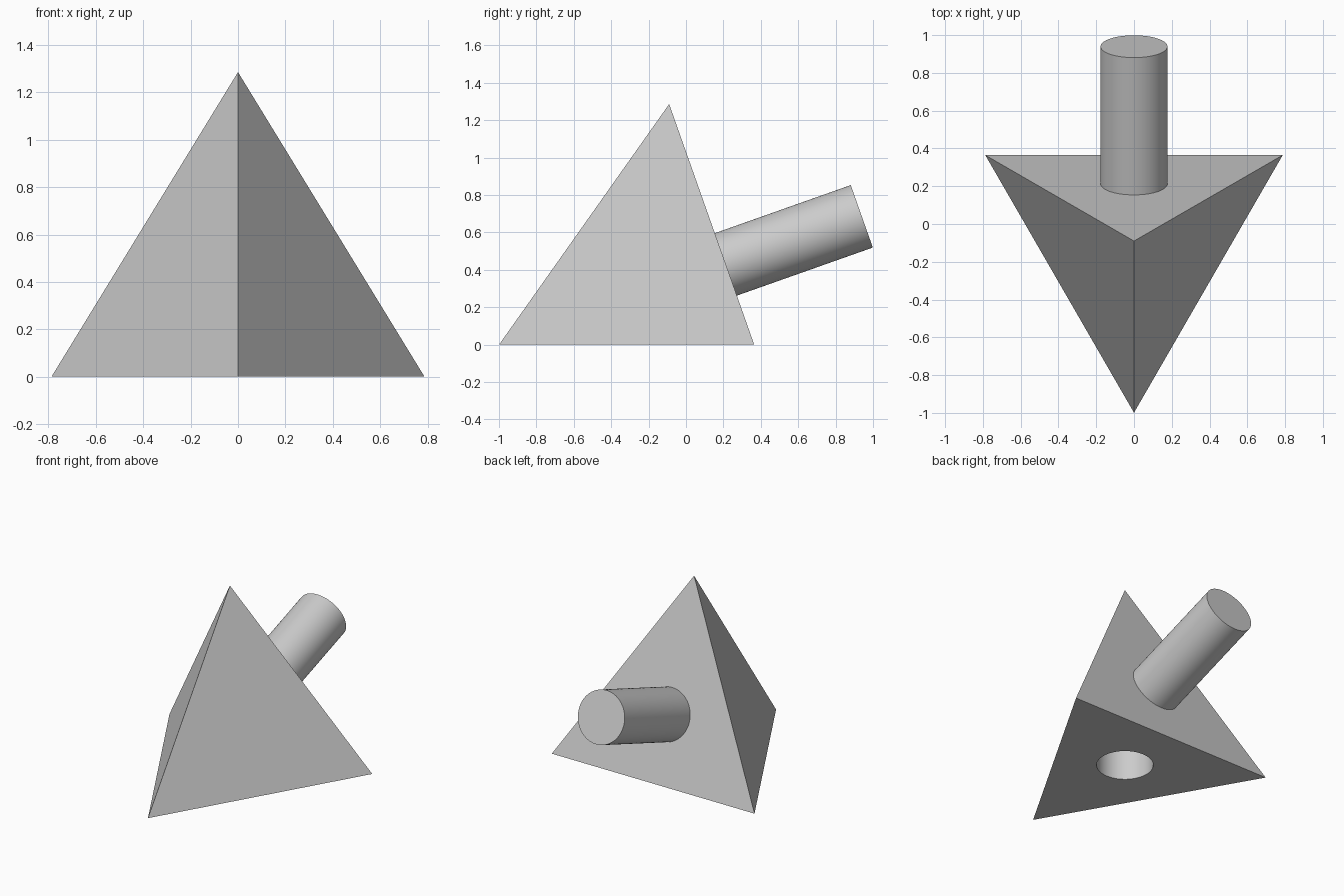
import bpy
import math
from mathutils import Vector

cube = bpy.data.objects.get("Cube")
if cube:
    bpy.data.objects.remove(cube, do_unlink=True)

# Main dimensions: a regular tetrahedron with a peg and a matching socket
BASE_RADIUS = 0.909
HEIGHT = BASE_RADIUS * math.sqrt(2)
CENTRE_Y = -0.09
PEG_RADIUS = 0.177
PEG_LENGTH = 0.771
SOCKET_RADIUS = 0.18
SINK = 0.01

grey = bpy.data.materials.new("plain grey")
grey.use_nodes = True
colour = (0.6, 0.6, 0.6, 1)
grey.diffuse_color = colour
grey.node_tree.nodes["Principled BSDF"].inputs["Base Color"].default_value = colour


def cylinder(name, radius, start, direction, length):
    """Cylinder running from a start point along a direction."""
    bpy.ops.mesh.primitive_cylinder_add(
        vertices=96, radius=radius, depth=length,
        location=start + direction * length / 2,
        rotation=direction.to_track_quat("Z", "Y").to_euler())
    obj = bpy.context.object
    obj.name = name
    obj.data.materials.append(grey)
    return obj


def smooth(obj):
    bpy.ops.object.select_all(action="DESELECT")
    obj.select_set(True)
    bpy.context.view_layer.objects.active = obj
    bpy.ops.object.shade_smooth_by_angle(angle=math.radians(30))


# Tetrahedron body: one corner to the front, one flat face to the back
corners = []
for i in range(3):
    a = math.radians(-90 + 120 * i)
    corners.append(Vector((BASE_RADIUS * math.cos(a),
                           CENTRE_Y + BASE_RADIUS * math.sin(a), 0)))
apex = Vector((0, CENTRE_Y, HEIGHT))
mesh = bpy.data.meshes.new("tetrahedron_body")
mesh.from_pydata(corners + [apex], [],
                 [(2, 1, 0), (0, 1, 3), (1, 2, 3), (2, 0, 3)])
body = bpy.data.objects.new("tetrahedron_body", mesh)
bpy.context.collection.objects.link(body)
mesh.materials.append(grey)

# Round socket in the underside
up = Vector((0, 0, 1))
cutter = cylinder("socket_cutter", SOCKET_RADIUS,
                  Vector((0, CENTRE_Y, -SINK)), up, PEG_LENGTH + SINK)
cut = body.modifiers.new("socket", "BOOLEAN")
cut.operation = "DIFFERENCE"
cut.solver = "EXACT"
cut.object = cutter
bpy.context.view_layer.objects.active = body
bpy.ops.object.modifier_apply(modifier=cut.name)
bpy.data.objects.remove(cutter, do_unlink=True)
smooth(body)

# Peg standing square on the middle of the back face
face_centre = (corners[1] + corners[2] + apex) / 3
normal = (corners[2] - corners[1]).cross(apex - corners[1]).normalized()
peg = cylinder("peg", PEG_RADIUS, face_centre - normal * SINK, normal,
               PEG_LENGTH + SINK)
smooth(peg)
